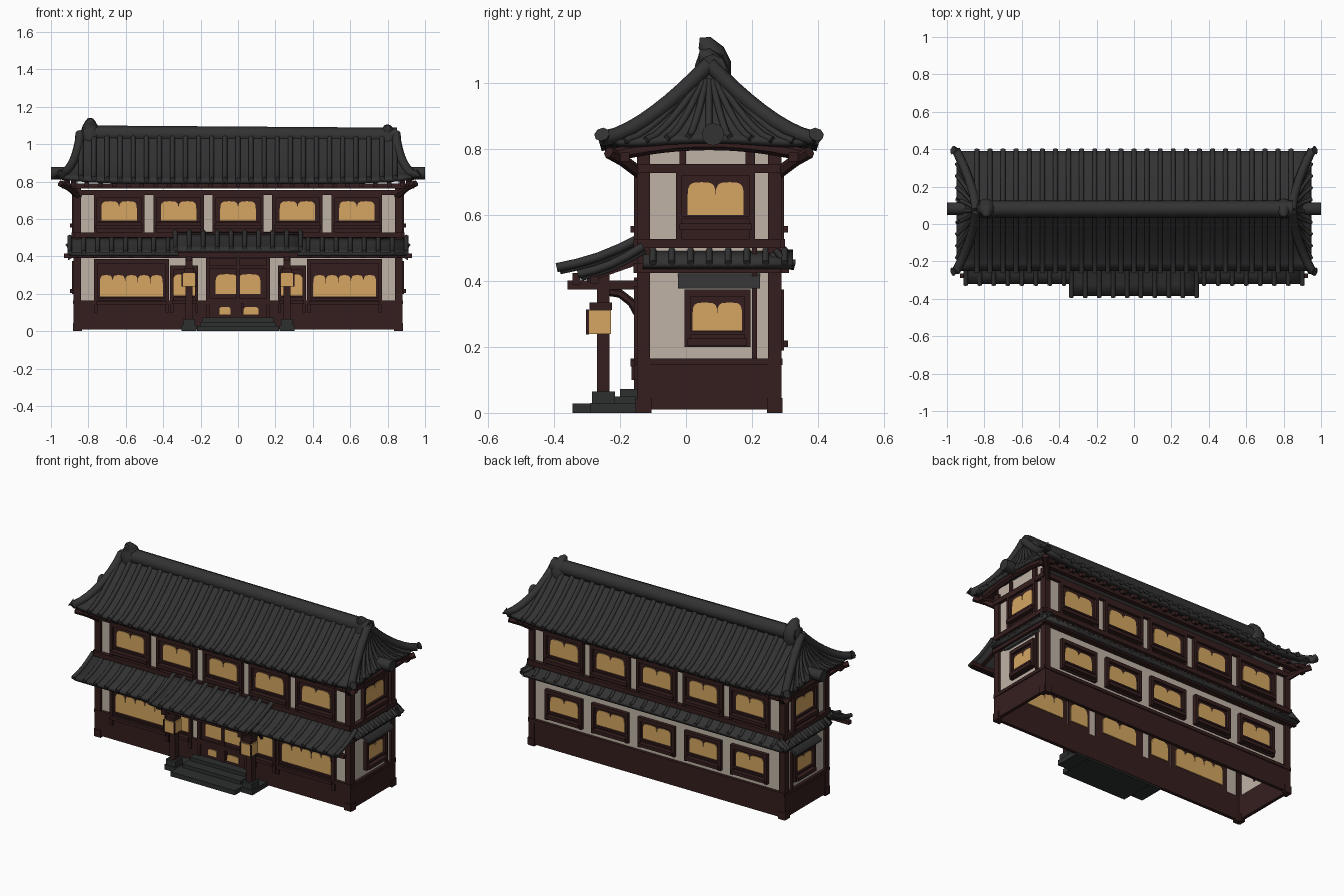
import bpy, bmesh, math
from mathutils import Vector

if "Cube" in bpy.data.objects:
    bpy.data.objects.remove(bpy.data.objects["Cube"])

def material(name, rgb):
    m = bpy.data.materials.new(name)
    m.diffuse_color = (*rgb, 1)
    m.use_nodes = True
    m.node_tree.nodes["Principled BSDF"].inputs["Base Color"].default_value = m.diffuse_color
    return m

TILE = material("charcoal_tile", (0.032, 0.032, 0.032))
WOOD = material("dark_red_wood", (0.036, 0.013, 0.013))
PLASTER = material("cream_plaster", (0.52, 0.45, 0.38))
GLOW = material("amber_paper", (0.66, 0.38, 0.12))
STONE = material("grey_stone", (0.026, 0.028, 0.028))

CY, X, Y0, Y1 = 0.07, 0.865, -0.135, 0.275      # wall planes
parts = {}

def part(name, mat):
    if name not in parts:
        parts[name] = (bmesh.new(), mat)
    return parts[name][0]

def hexa(bm, c):
    v = [bm.verts.new(p) for p in c]
    for f in ((0, 1, 3, 2), (4, 6, 7, 5), (0, 4, 5, 1), (2, 3, 7, 6), (0, 2, 6, 4), (1, 5, 7, 3)):
        bm.faces.new([v[i] for i in f])

def box(bm, x0, x1, y0, y1, z0, z1):
    hexa(bm, [(x, y, z) for x in (x0, x1) for y in (y0, y1) for z in (z0, z1)])

def on(side, u, v, d):
    """Point on a wall: u along it, v up, d outward."""
    return {"front": (u, Y0 - d, v), "back": (u, Y1 + d, v),
            "left": (-X - d, u, v), "right": (X + d, u, v)}[side]

def wbox(bm, side, u0, u1, v0, v1, d0, d1):
    hexa(bm, [on(side, u, v, d) for u in (u0, u1) for v in (v0, v1) for d in (d0, d1)])

def tube(bm, pts, radii, n=6):
    """Closed tube through points with a radius (or one per point)."""
    pts = [Vector(p) for p in pts]
    if not isinstance(radii, (list, tuple)):
        radii = [radii] * len(pts)
    rings = []
    for i, p in enumerate(pts):
        t = (pts[min(i + 1, len(pts) - 1)] - pts[max(i - 1, 0)]).normalized()
        ref = Vector((1, 0, 0)) if abs(t.x) < 0.8 else Vector((0, 0, 1))
        a = t.cross(ref).normalized()
        b = t.cross(a)
        rings.append([bm.verts.new(p + radii[i] * (a * math.cos(k * math.tau / n) + b * math.sin(k * math.tau / n)))
                      for k in range(n)])
    for r, s in zip(rings, rings[1:]):
        for k in range(n):
            bm.faces.new((r[k], r[(k + 1) % n], s[(k + 1) % n], s[k]))
    bm.faces.new(rings[0])
    bm.faces.new(rings[-1])

def grid(bm, f, nu, nv):
    vs = [[bm.verts.new(f(i / nu, j / nv)) for j in range(nv + 1)] for i in range(nu + 1)]
    for i in range(nu):
        for j in range(nv):
            bm.faces.new((vs[i][j], vs[i + 1][j], vs[i + 1][j + 1], vs[i][j + 1]))

# main roof: concave slopes, steep curved hips, lifted corners
def half_x(t): return 0.845 + 0.105 * t ** 1.6
def rise(t): return 0.808 + 0.25 * max(1 - t, 0) ** 1.35
def slope(sgn, x, t):
    s = min(abs(x / half_x(t)), 1)
    return (x, CY + sgn * 0.32 * t, rise(t) + 0.025 * s ** 6 * t * t)
def hip(sgn, s, t):
    return (sgn * half_x(t), CY + s * 0.32 * t, rise(t) + t * t * (0.025 * s ** 6 + 0.03 * (1 - s * s)))

roof = part("main_roof", TILE)
ribs = part("roof_tile_ribs", TILE)
eave = part("eave_timbers", WOOD)
for g in (-1, 1):
    grid(roof, lambda u, t, g=g: slope(g, (2 * u - 1) * half_x(t), t), 24, 8)
    grid(roof, lambda u, t, g=g: hip(g, 2 * u - 1, t), 24, 8)
    for i in range(25):
        x = -0.84 + i * 0.07
        tube(ribs, [slope(g, x, t / 7 * 1.03) for t in range(8)], 0.015)
        wx = x * 1.05
        hexa(eave, [(wx + a, CY + g * y, z + b) for a in (-.012, .012) for y, z in ((0.19, .80), (.295, .772)) for b in (0, .022)])
    for i in range(-4, 5):
        tube(ribs, [hip(g, i / 5, t / 7) for t in range(1, 8)], 0.011)
    for h in (-1, 1):
        tube(ribs, [hip(g, h, t / 8) for t in range(9)] + [(g * 0.968, CY + h * 0.325, 0.845)], 0.024, 8)
        tube(eave, [(g * 0.85, CY + h * 0.2, 0.72), (g * 0.9, CY + h * 0.26, 0.765), (g * 0.95, CY + h * 0.305, 0.79)], 0.018)
    tube(eave, [(g * 0.915, CY + s / 6 * 0.29, 0.782 + 0.035 * (1 - (s / 6) ** 2)) for s in range(-6, 7)], 0.02)
    box(eave, -0.94, 0.94, CY + g * 0.255 - .014, CY + g * 0.255 + .014, 0.762, 0.79)
    tube(part("gable_end_knobs", TILE), [(g * 0.9, CY + 0.012, 0.845), (g * 1.0, CY + 0.012, 0.845)], 0.034, 12)

# ridge and its end ornaments
ridge = part("ridge", TILE)
tube(ridge, [(-0.83, CY + .01, 1.055), (0.85, CY + .01, 1.043)], 0.045, 8)
orn = part("ridge_ornaments", TILE)
for x, dz in ((-0.79, 0), (0.80, -0.035)):
    tube(orn, [(x, CY + a, z + dz) for a, z in ((.012, .98), (.012, 1.02), (.012, 1.06), (.005, 1.095), (-.012, 1.12), (-.03, 1.122))],
         [.04, .055, .055, .042, .026, .016], 10)

# lower eaves on all sides, and the porch roof
low = part("lower_eaves", TILE)
def skirt(x0, x1, ya, za, yb, zb, n, r):
    def f(u, t):
        bend = -0.012 * math.sin(math.pi * t)
        return (x0 + (x1 - x0) * u, ya + (yb - ya) * t, za + (zb - za) * t + bend)
    grid(low, f, 8, 4)
    for i in range(n):
        tube(ribs, [f(i / (n - 1), t / 4 * 1.03) for t in range(5)], r)
skirt(-0.9, 0.9, -0.13, 0.505, -0.322, 0.422, 25, 0.013)
skirt(-0.335, 0.335, -0.14, 0.53, -0.385, 0.442, 10, 0.014)
skirt(-0.89, 0.89, 0.27, 0.495, 0.33, 0.455, 25, 0.01)
for g in (-1, 1):
    grid(low, lambda u, t: (g * (0.86 + 0.055 * t), -0.13 + 0.455 * u, 0.495 - 0.04 * t), 4, 2)
    for i in range(8):
        y = -0.1 + i * 0.057
        tube(ribs, [(g * 0.86, y, 0.497), (g * 0.918, y, 0.455)], 0.01)
box(eave, -0.93, 0.93, -0.29, -0.265, 0.392, 0.415)
box(eave, -0.9, 0.9, 0.29, 0.312, 0.425, 0.447)
for i in range(19):
    x = -0.86 + i * 0.0956
    hexa(eave, [(x + a, y, z + b) for a in (-.011, .011) for y, z in ((-.13, .455), (-.30, .395)) for b in (0, .02)])

# plaster walls (open underneath), base boards, beams and corner posts
wall, frame = part("plaster_walls", PLASTER), part("wall_timbers", WOOD)
base = part("base_boards", WOOD)
SPAN = {"front": (-X, X), "back": (-X, X), "left": (Y0, Y1), "right": (Y0, Y1)}
for side, (a, b) in SPAN.items():
    ends = side in ("left", "right")
    wbox(wall, side, a, b, 0.14, 0.83 if ends else 0.752, -0.006, 0)
    wbox(base, side, a, b, 0.01, 0.16, -0.008, 0.012)
    for v0, v1, d in ((0.145, 0.165, .018), (0.425, 0.455, .025), (0.5, 0.528, .025), (0.728, 0.755, .02)):
        wbox(frame, side, a - .012, b + .012, v0, v1, -0.004, d)
    for u in (a, b):
        s = 1 if u == a else -1
        wbox(frame, side, u - s * .012, u + s * .026, 0.01, 0.79, -0.01, 0.014)
        wbox(base, side, u - s * .014, u + s * .03, 0.0, 0.045, -0.01, 0.018)

# windows: timber board, arched amber paper, bars, sill
glow = part("paper_panes", GLOW)
def pane(side, u0, u1, v0, v1, d0, d1):
    m, h, pts = (u0 + u1) / 2, (u1 - u0) / 2, []
    for k in range(9):
        c, s = math.cos(k * math.pi / 8), max(math.sin(k * math.pi / 8), 0)
        pts.append((m + h * math.copysign(abs(c) ** 0.5, c), v1 - (v1 - v0) * 0.4 * (1 - s ** 0.7)))
    pts += [(u0, v0), (u1, v0)]
    r0, r1 = ([glow.verts.new(on(side, u, v, d)) for u, v in pts] for d in (d0, d1))
    glow.faces.new(r0)
    glow.faces.new(r1)
    for i in range(len(pts)):
        j = (i + 1) % len(pts)
        glow.faces.new((r0[i], r0[j], r1[j], r1[i]))

def window(side, c, w, v0, v1, gw, g0, g1, n=2, sill=True):
    wbox(frame, side, c - w, c + w, v0, v1, -0.008, 0.006)
    for k in range(n):
        s = 2 * gw / n
        for d0, d1 in ((.004, .010), (-.014, -.007)):
            pane(side, c - gw + k * s, c - gw + (k + 1) * s, g0, g1, d0, d1)
    for e in (-1, 1):
        wbox(frame, side, c + e * (w - .009) - .009, c + e * (w - .009) + .009, v0, v1, 0, 0.022)
    wbox(frame, side, c - w, c + w, v1 - .022, v1, 0, 0.022)
    if sill:
        wbox(frame, side, c - w + .01, c + w - .01, g0 - .045, g0 - .025, 0, 0.034)
        wbox(frame, side, c - w + .01, c + w - .01, g0 - .012, g0 - .002, 0, 0.02)

for i in range(-2, 3):
    c = i * 0.318
    for side in ("front", "back"):
        window(side, c, 0.135, 0.525, 0.735, 0.095, 0.592, 0.695)
    window("back", c, 0.125, 0.19, 0.375, 0.095, 0.245, 0.34)
for side in ("left", "right"):
    window(side, 0.09, 0.12, 0.52, 0.742, 0.085, 0.6, 0.7)
    window(side, 0.095, 0.1, 0.2, 0.375, 0.075, 0.25, 0.335)
    wbox(frame, side, -0.02, 0.0, 0.73, 0.82, 0, .014)
    wbox(frame, side, 0.18, 0.21, 0.73, 0.82, 0, .014)
    wbox(frame, side, 0.2, 0.215, 0.16, 0.5, 0, .012)
    # small tiled awning over the lower side window
    hexa(part("side_awnings", TILE), [on(side, u, v + b, d) for u in (-.025, .225) for v, d in ((.405, 0), (.378, .045)) for b in (0, .018)])
for g in (-1, 1):
    window("front", g * 0.57, 0.2, 0.1, 0.385, 0.168, 0.185, 0.3, 5)
    window("front", g * 0.288, 0.075, 0.1, 0.35, 0.06, 0.19, 0.305, 1)

# entrance: double door with upper and lower panes
window("front", 0, 0.17, 0.04, 0.41, 0.12, 0.2, 0.305, 2, False)
for u0, u1 in ((-0.1, -0.04), (0.03, 0.11)):
    pane("front", u0, u1, 0.09, 0.13, .010, .016)
wbox(frame, "front", -0.01, 0.01, 0.04, 0.39, 0, 0.016)
wbox(frame, "front", -0.16, 0.16, 0.15, 0.175, 0, 0.018)
wbox(frame, "front", -0.16, 0.16, 0.335, 0.35, 0, 0.018)
wbox(frame, "front", 0.02, 0.03, 0.1, 0.15, 0.01, 0.03)

# porch: steps, post footings, posts, braces, lanterns
steps, porch = part("entrance_steps", STONE), part("porch_frame", WOOD)
box(steps, -0.22, 0.22, -0.345, -0.13, 0, 0.028)
box(steps, -0.2, 0.2, -0.26, -0.13, 0.028, 0.05)
box(steps, -0.19, 0.19, -0.2, -0.13, 0.05, 0.072)
box(porch, -0.32, 0.32, -0.345, -0.32, 0.39, 0.425)
for g in (-1, 1):
    c = g * 0.262
    box(steps, c - .04, c + .04, -0.29, -0.13, 0, 0.03)
    box(steps, c - .032, c + .032, -0.285, -0.215, 0.03, 0.065)
    box(porch, c - .019, c + .019, -0.27, -0.232, 0.06, 0.42)
    box(porch, c - .015, c + .015, -0.36, -0.13, 0.375, 0.402)
    tube(porch, [(c, -0.14, 0.29), (c, -0.165, 0.335), (c, -0.2, 0.362), (c, -0.25, 0.37)], 0.013)
    box(part("lanterns", GLOW), c - .036, c + .036, -0.3, -0.228, 0.24, 0.312)
    box(porch, c - .028, c + .028, -0.292, -0.225, 0.312, 0.335)
    for v in (-1, 1):
        box(porch, c + v * .036 - .004, c + v * .036 + .004, -0.303, -0.295, 0.238, 0.314)

# turn the collected parts into objects
for name, (bm, mat) in parts.items():
    sheet = name in ("main_roof", "lower_eaves")
    if sheet:
        bmesh.ops.remove_doubles(bm, verts=bm.verts, dist=1e-4)
        bm.normal_update()
        bmesh.ops.reverse_faces(bm, faces=[f for f in bm.faces if f.normal.z < 0])
    else:
        bmesh.ops.recalc_face_normals(bm, faces=bm.faces)
    me = bpy.data.meshes.new(name)
    bm.to_mesh(me)
    bm.free()
    me.materials.append(mat)
    ob = bpy.data.objects.new(name, me)
    bpy.context.collection.objects.link(ob)
    bpy.ops.object.select_all(action="DESELECT")
    ob.select_set(True)
    bpy.context.view_layer.objects.active = ob
    bpy.ops.object.shade_smooth_by_angle(angle=math.radians(62 if mat is TILE else 35))
    if sheet:
        mod = ob.modifiers.new("thickness", "SOLIDIFY")
        mod.thickness, mod.offset = 0.022, -1
